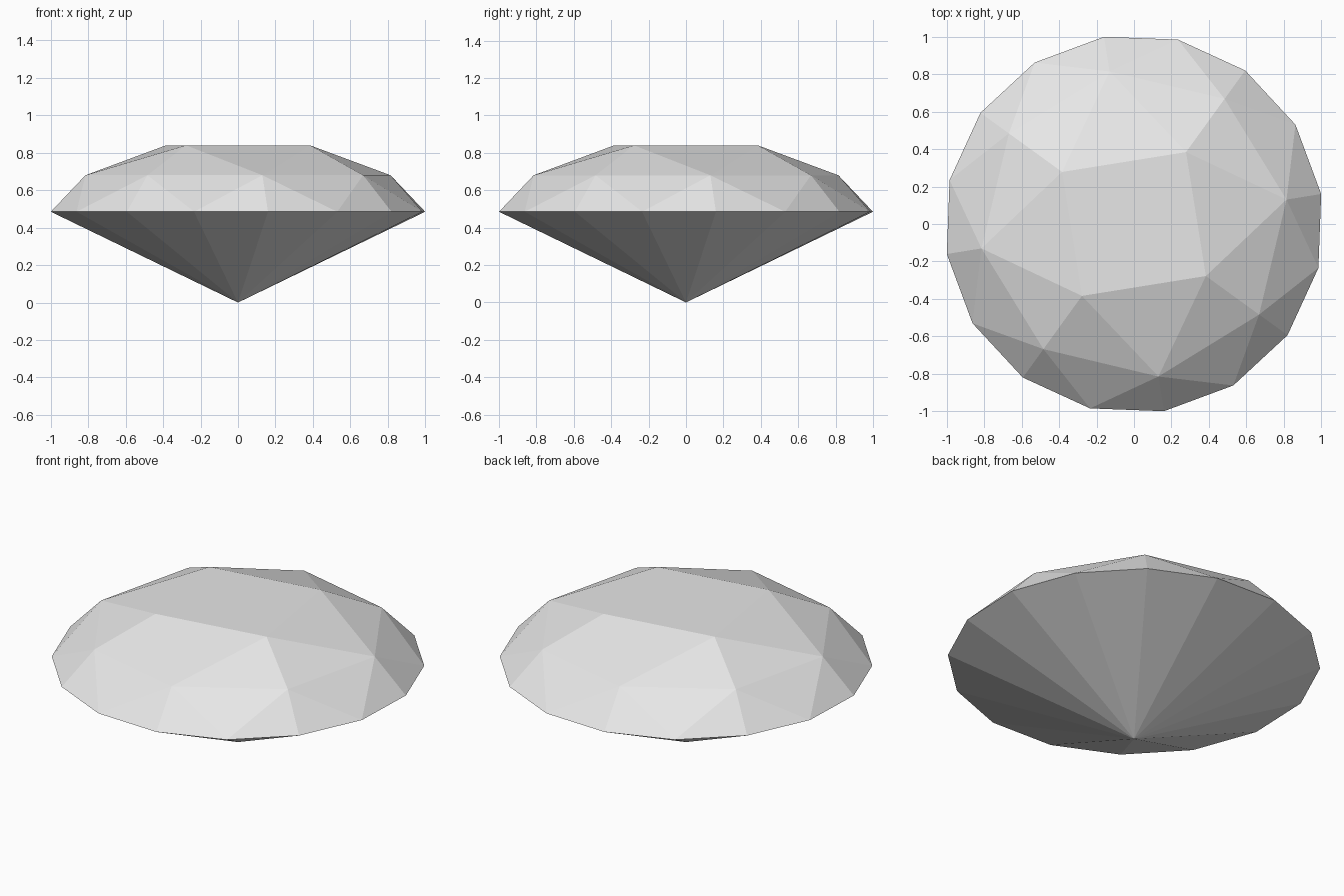
import bpy
import bmesh
from math import cos, sin, pi, radians

# Start from a scene without the default cube
cube = bpy.data.objects.get("Cube")
if cube:
    bpy.data.objects.remove(cube, do_unlink=True)

# Plain grey stone
grey = bpy.data.materials.new("light_grey")
grey.use_nodes = True
colour = (0.8, 0.8, 0.8, 1.0)
grey.diffuse_color = colour
grey.node_tree.nodes["Principled BSDF"].inputs["Base Color"].default_value = colour

TURN = radians(9.1)
bm = bmesh.new()


def ring(count, radius, z, offset=0.0):
    """Regular ring of vertices, turned by the stone's own twist."""
    angles = [TURN + offset + 2 * pi * i / count for i in range(count)]
    return [bm.verts.new((radius * cos(a), radius * sin(a), z)) for a in angles]


def facet_band(inner, outer, shift):
    """Triangles between a ring and one with twice as many vertices."""
    n, m = len(inner), len(outer)
    for i in range(n):
        j = 2 * i + shift
        a, b = inner[i], inner[(i + 1) % n]
        before, on, after = (outer[k % m] for k in (j - 1, j, j + 1))
        bm.faces.new((a, before, on))
        bm.faces.new((a, on, after))
        bm.faces.new((a, after, b))


# Table, crown and girdle outlines
table = ring(4, 0.474, 0.84, pi / 4)
crown = ring(8, 0.825, 0.68)
girdle = ring(16, 1.0125, 0.485)

# Flat top and crown facets
bm.faces.new(table)
facet_band(table, crown, 1)
facet_band(crown, girdle, 0)

# Pointed underside
tip = bm.verts.new((0, 0, 0))
for i, v in enumerate(girdle):
    bm.faces.new((girdle[(i + 1) % len(girdle)], v, tip))

bmesh.ops.recalc_face_normals(bm, faces=bm.faces[:])
mesh = bpy.data.meshes.new("cut_gem")
bm.to_mesh(mesh)
bm.free()
mesh.materials.append(grey)
gem = bpy.data.objects.new("cut_gem", mesh)
bpy.context.collection.objects.link(gem)
